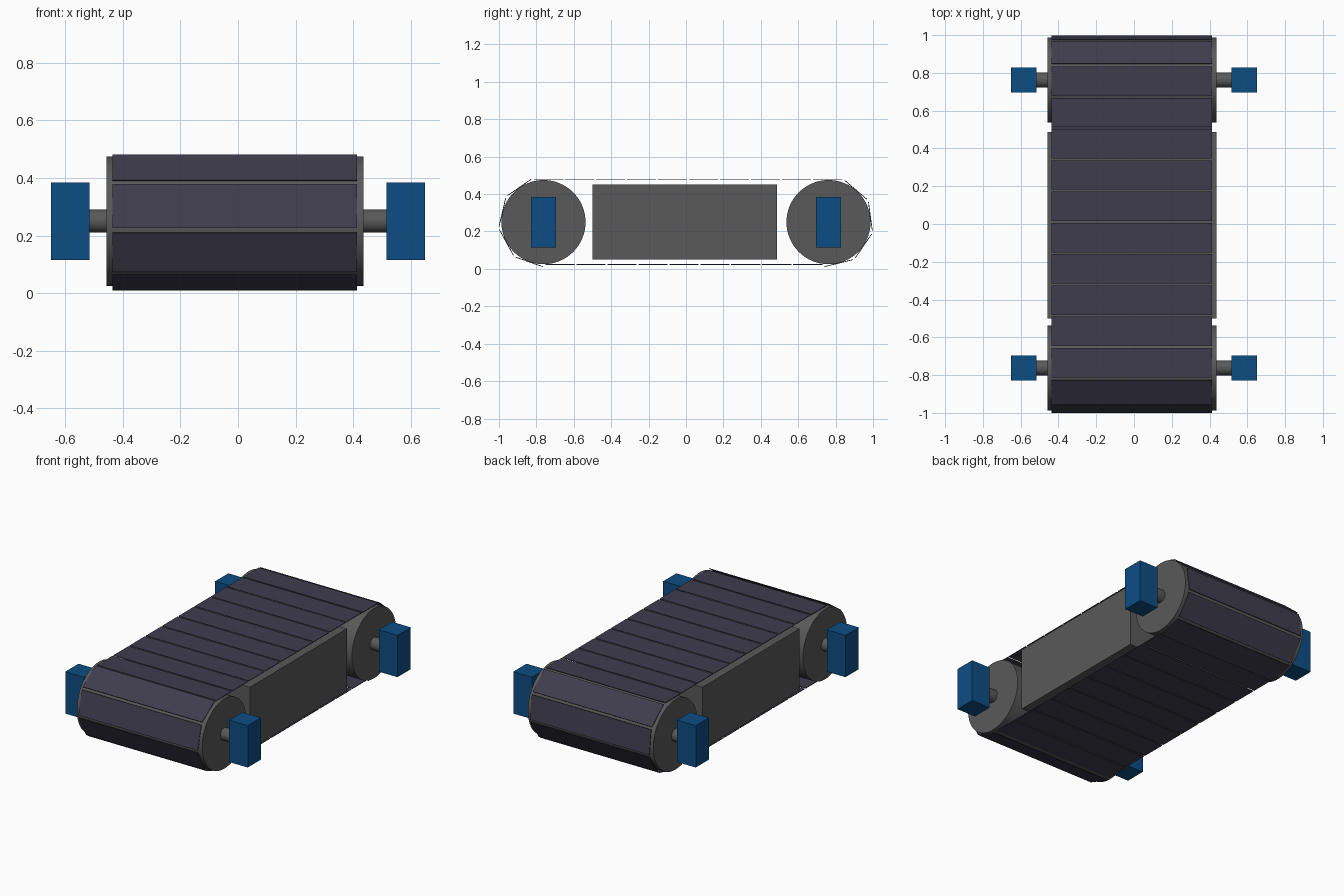
import bpy
import math
from mathutils import Matrix, Vector

if "Cube" in bpy.data.objects:
    bpy.data.objects.remove(bpy.data.objects["Cube"])


def material(name, rgb):
    m = bpy.data.materials.new(name)
    m.diffuse_color = (*rgb, 1)
    m.use_nodes = True
    m.node_tree.nodes["Principled BSDF"].inputs["Base Color"].default_value = m.diffuse_color
    return m


GREY = material("dark grey metal", (0.1, 0.1, 0.1))
RUBBER = material("purple grey rubber", (0.05, 0.046, 0.075))
BLUE = material("blue paint", (0.004, 0.075, 0.23))

AXLE_Y, AXLE_Z = 0.762, 0.25      # roller centres
X_MID = -0.011                    # belt and rollers sit slightly off centre
BELT_R = 0.226                    # belt path radius around the rollers
PLATES = 27


def box(name, lo, hi, mat):
    lo, hi = Vector(lo), Vector(hi)
    bpy.ops.mesh.primitive_cube_add(size=1, location=(lo + hi) / 2)
    ob = bpy.context.object
    ob.name = name
    ob.scale = hi - lo
    ob.data.materials.append(mat)
    return ob


def rod(name, x0, x1, y, radius, sides, mat):
    bpy.ops.mesh.primitive_cylinder_add(
        vertices=sides, radius=radius, depth=x1 - x0,
        location=((x0 + x1) / 2, y, AXLE_Z), rotation=(0, math.pi / 2, 0))
    ob = bpy.context.object
    ob.name = name
    ob.data.materials.append(mat)
    bpy.ops.object.shade_smooth_by_angle(angle=math.radians(30))
    return ob


# Central body between the rollers
box("body", (-0.458, -0.5, 0.05), (0.436, 0.487, 0.45), GREY)

# Rollers, axles and end blocks at the front and back
for side, s in (("front", -1), ("back", 1)):
    y = s * AXLE_Y
    rod(side + "_roller", -0.458, 0.436, y, 0.225, 64, GREY)
    rod(side + "_axle", -0.56, 0.56, y, 0.04, 32, GREY)
    for hand, a, b in (("left", -0.65, -0.517), ("right", 0.517, 0.65)):
        box(f"{side}_{hand}_block", (a, y - 0.067, 0.115), (b, y + 0.067, 0.385), BLUE)


def belt_point(s):
    """Point and tilt on the belt path, from the top of the front roller forwards and round."""
    arc, run = math.pi * BELT_R, 2 * AXLE_Y
    s %= 2 * (arc + run)
    if s < arc:
        a = s / BELT_R
        return -AXLE_Y - BELT_R * math.sin(a), AXLE_Z + BELT_R * math.cos(a), a
    s -= arc
    if s < run:
        return -AXLE_Y + s, AXLE_Z - BELT_R, math.pi
    s -= run
    if s < arc:
        a = math.pi + s / BELT_R
        return AXLE_Y - BELT_R * math.sin(a), AXLE_Z + BELT_R * math.cos(a), a
    return AXLE_Y - (s - arc), AXLE_Z + BELT_R, 0.0


# Belt plates spaced evenly along the path, each tangent to it
pitch = 2 * (math.pi * BELT_R + 2 * AXLE_Y) / PLATES
for i in range(PLATES):
    y, z, tilt = belt_point(0.137 + i * pitch)
    plate = box(f"belt_plate_{i + 1:02d}", (-0.425, -0.078, -0.0015), (0.425, 0.078, 0.0025), RUBBER)
    plate.location = (X_MID, y, z)
    plate.rotation_euler = (tilt, 0, 0)
